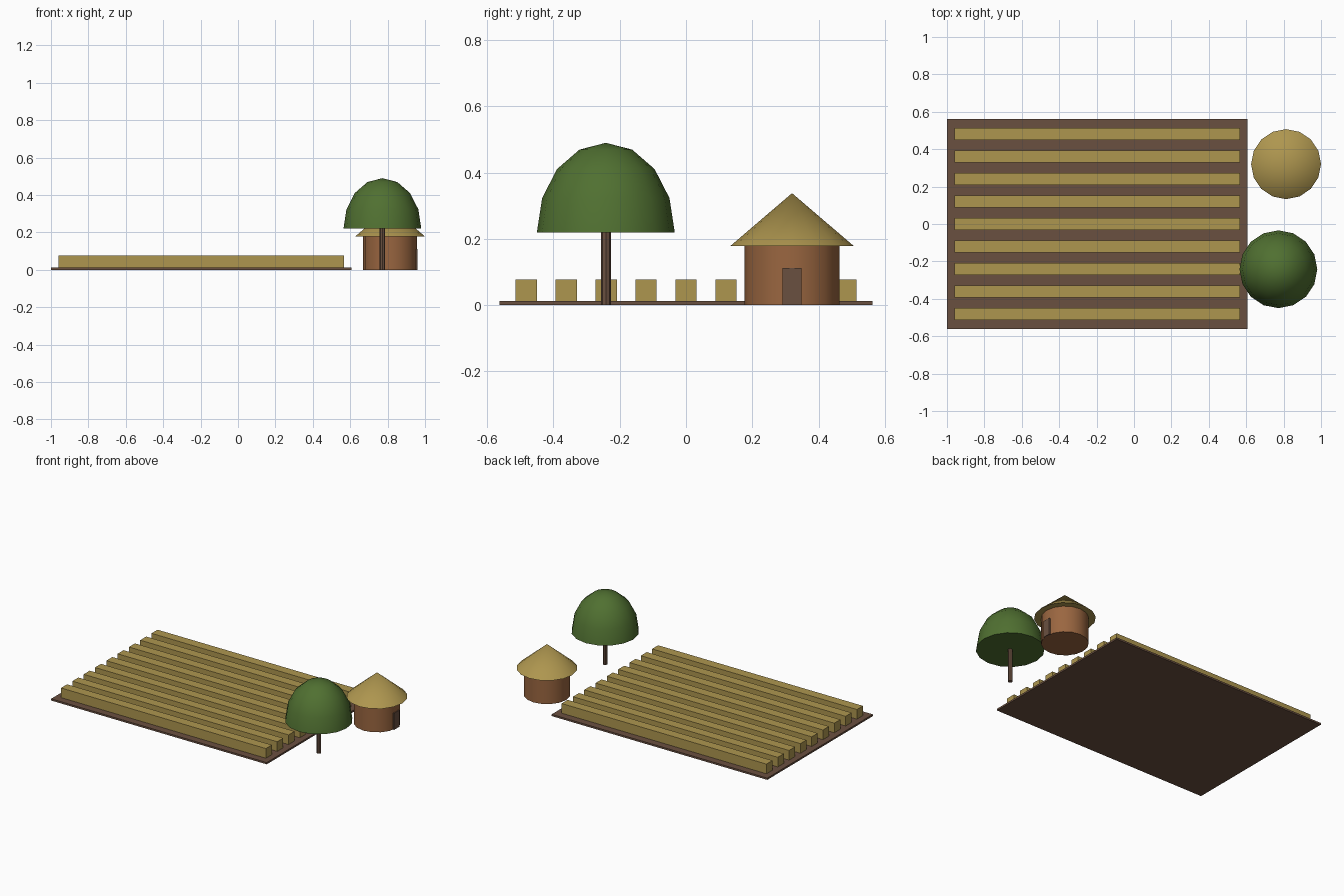
import bpy, bmesh, math

if "Cube" in bpy.data.objects:
    bpy.data.objects.remove(bpy.data.objects["Cube"])

def srgb(r, g, b):
    return tuple(((c / 255 + 0.055) / 1.055) ** 2.4 for c in (r, g, b)) + (1,)

def material(name, *rgb):
    m = bpy.data.materials.new(name)
    m.diffuse_color = srgb(*rgb)
    m.use_nodes = True
    m.node_tree.nodes["Principled BSDF"].inputs["Base Color"].default_value = m.diffuse_color
    return m

brown = material("earth brown", 106, 80, 64)
straw = material("straw", 174, 150, 79)
clay = material("clay", 154, 102, 64)
green = material("leaf green", 80, 112, 49)

def finish(name, mat):
    o = bpy.context.object
    o.name = name
    o.data.materials.append(mat)
    return o

def box(name, mat, lo, hi):
    bpy.ops.mesh.primitive_cube_add(size=1, location=[(a + b) / 2 for a, b in zip(lo, hi)])
    o = finish(name, mat)
    o.scale = [b - a for a, b in zip(lo, hi)]
    bpy.ops.object.transform_apply(location=False, rotation=False)
    return o

def cone(name, mat, x, y, z0, z1, r0, r1, sides):
    bpy.ops.mesh.primitive_cone_add(vertices=sides, radius1=r0, radius2=r1, depth=z1 - z0,
                                    location=(x, y, (z0 + z1) / 2))
    o = finish(name, mat)
    bpy.ops.object.shade_smooth_by_angle(angle=math.radians(40))
    return o

# Field: soil slab with nine crop rows
box("field_soil", brown, (-1, -0.5625, 0), (0.608, 0.5625, 0.012))
for i in range(9):
    y = (i - 4) * 0.1205
    box(f"crop_row_{i + 1}", straw, (-0.96, y - 0.032, 0.01), (0.568, y + 0.032, 0.077))

# Hut: round wall, thatched roof, door facing +x
hx, hy = 0.813, 0.32
cone("hut_wall", clay, hx, hy, 0, 0.18, 0.144, 0.144, 16)
cone("hut_roof", straw, hx, hy, 0.178, 0.338, 0.187, 0, 16)
box("hut_door", brown, (hx + 0.13, hy - 0.028, 0), (hx + 0.147, hy + 0.028, 0.112))

# Tree: trunk and dome canopy (upper half of a stretched sphere)
tx, ty = 0.772, -0.242
cone("tree_trunk", brown, tx, ty, 0, 0.23, 0.015, 0.015, 8)
bpy.ops.mesh.primitive_uv_sphere_add(segments=16, ring_count=8, radius=1, location=(tx, ty, 0.22))
canopy = finish("tree_canopy", green)
bm = bmesh.new()
bm.from_mesh(canopy.data)
bmesh.ops.delete(bm, geom=[v for v in bm.verts if v.co.z < -0.01], context='VERTS')
bmesh.ops.holes_fill(bm, edges=[e for e in bm.edges if e.is_boundary], sides=0)
bmesh.ops.scale(bm, vec=(0.208, 0.208, 0.27), verts=bm.verts)
bmesh.ops.recalc_face_normals(bm, faces=bm.faces)
bm.to_mesh(canopy.data)
bm.free()
bpy.ops.object.shade_smooth_by_angle(angle=math.radians(40))
